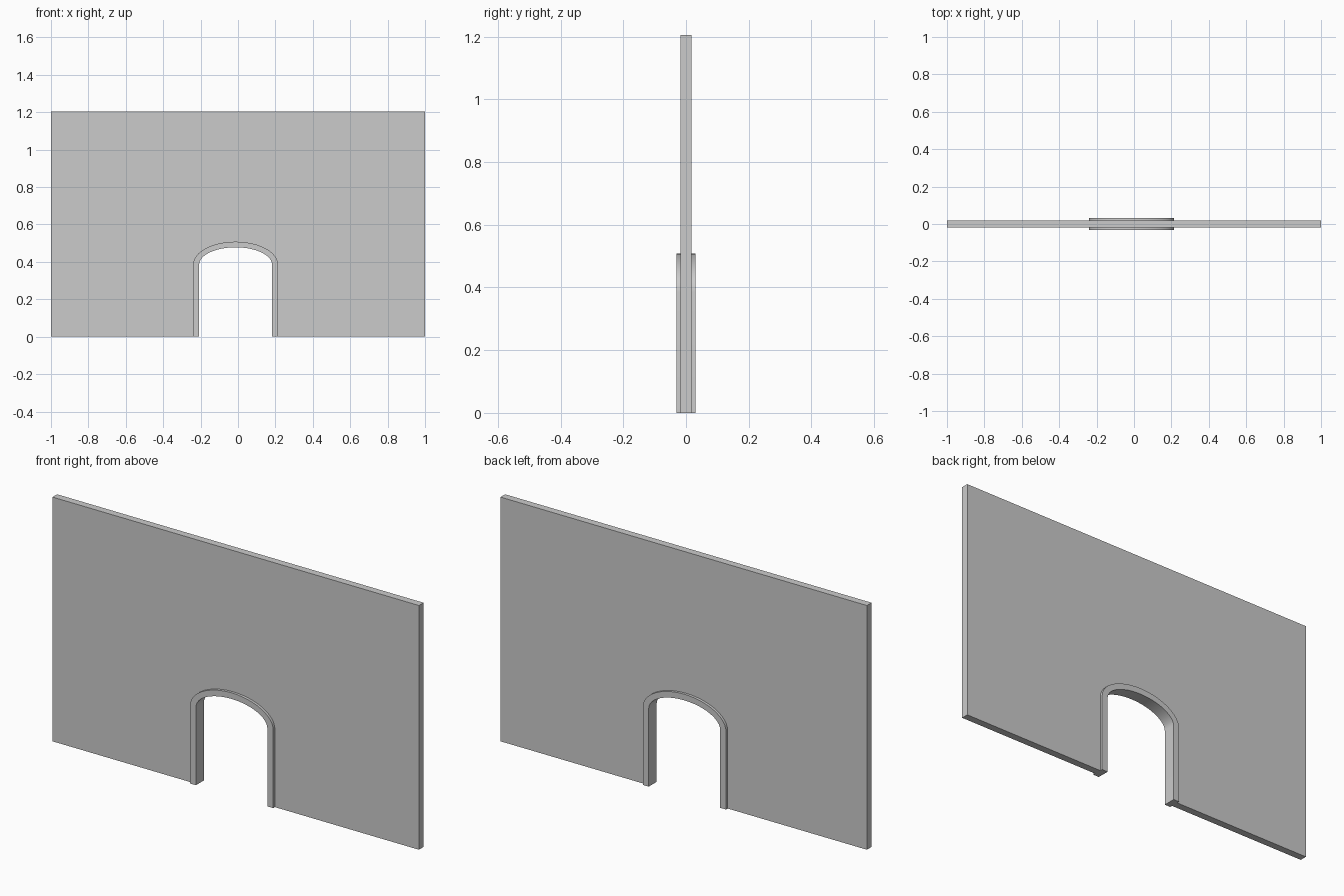
import bpy, bmesh, math

if "Cube" in bpy.data.objects:
    bpy.data.objects.remove(bpy.data.objects["Cube"])

CX = -0.013       # doorway centre
SPRING = 0.385    # height where the arch starts
HEIGHT = 1.205
SEGS = 24


def arch(half_width, top):
    """Doorway outline from left foot over the arch to right foot."""
    pts = [(CX - half_width, 0)]
    for i in range(SEGS + 1):
        a = math.pi * (1 - i / SEGS)
        pts.append((CX + half_width * math.cos(a),
                    SPRING + (top - SPRING) * math.sin(a)))
    return pts + [(CX + half_width, 0)]


def band(name, inner, outer, half_depth):
    """Solid strip between two matching outlines, extruded along y."""
    bm = bmesh.new()
    rows = [[bm.verts.new((x, y, z)) for x, z in line]
            for line, y in ((inner, -half_depth), (outer, -half_depth),
                            (outer, half_depth), (inner, half_depth))]
    for r in range(4):
        a, b = rows[r], rows[(r + 1) % 4]
        for i in range(len(a) - 1):
            bm.faces.new((a[i], a[i + 1], b[i + 1], b[i]))
    for end in (0, -1):
        bm.faces.new([row[end] for row in rows])
    bmesh.ops.recalc_face_normals(bm, faces=bm.faces)
    mesh = bpy.data.meshes.new(name)
    bm.to_mesh(mesh)
    bm.free()
    obj = bpy.data.objects.new(name, mesh)
    bpy.context.collection.objects.link(obj)
    return obj


def extrude_outline(name, outline, half_depth):
    """Solid panel from one closed outline, extruded along y."""
    bm = bmesh.new()
    face = bm.faces.new([bm.verts.new((x, -half_depth, z)) for x, z in outline])
    new = bmesh.ops.extrude_face_region(bm, geom=[face], use_keep_orig=True)
    verts = [g for g in new["geom"] if isinstance(g, bmesh.types.BMVert)]
    bmesh.ops.translate(bm, verts=verts, vec=(0, 2 * half_depth, 0))
    bmesh.ops.recalc_face_normals(bm, faces=bm.faces)
    mesh = bpy.data.meshes.new(name)
    bm.to_mesh(mesh)
    bm.free()
    obj = bpy.data.objects.new(name, mesh)
    bpy.context.collection.objects.link(obj)
    return obj


outer = arch(0.227, 0.508)
inner = arch(0.195, 0.478)

# Wall panel with the doorway left open
extrude_outline("wall", [(-1, 0)] + outer + [(1, 0), (1, HEIGHT), (-1, HEIGHT)], 0.018)

# Raised trim around the doorway
frame = band("door_frame", inner, outer, 0.031)
bpy.context.view_layer.objects.active = frame
frame.select_set(True)
bpy.ops.object.shade_smooth_by_angle(angle=math.radians(30))
